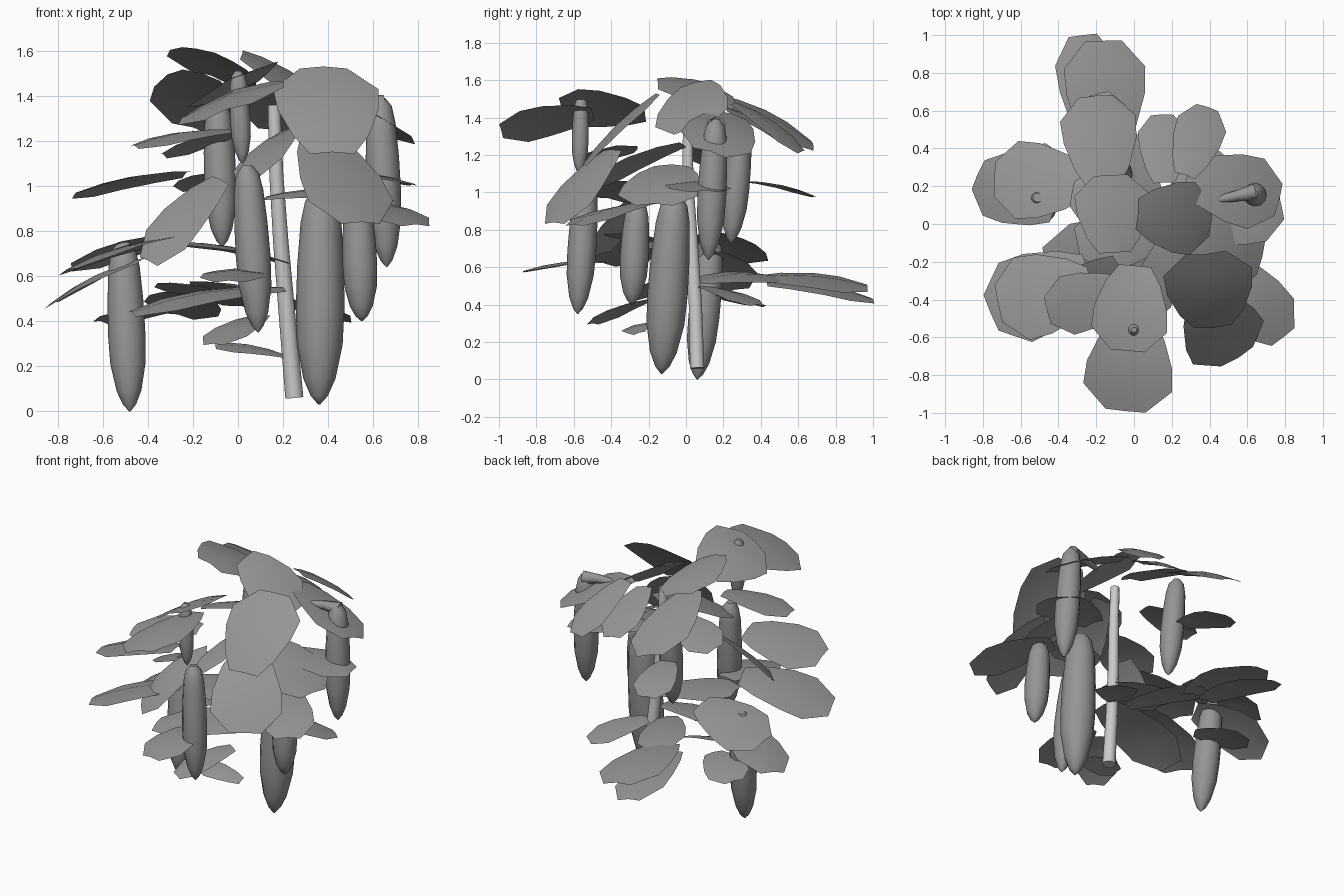
import bpy
import bmesh
import math
from mathutils import Vector

cube = bpy.data.objects.get("Cube")
if cube:
    bpy.data.objects.remove(cube, do_unlink=True)


def make_material(name, grey):
    material = bpy.data.materials.new(name)
    material.use_nodes = True
    colour = (grey, grey, grey, 1)
    material.diffuse_color = colour
    material.node_tree.nodes["Principled BSDF"].inputs["Base Color"].default_value = colour
    return material


LEAF_GREY = make_material("leaf grey", .3)
FRUIT_GREY = make_material("fruit grey", .3)
STEM_GREY = make_material("stem light grey", .6)


def finish(name, bm, material):
    """Turn the bmesh into a smooth shaded object with one colour."""
    mesh = bpy.data.meshes.new(name)
    bm.to_mesh(mesh)
    bm.free()
    mesh.materials.append(material)
    obj = bpy.data.objects.new(name, mesh)
    bpy.context.scene.collection.objects.link(obj)
    bpy.ops.object.select_all(action="DESELECT")
    obj.select_set(True)
    bpy.context.view_layer.objects.active = obj
    bpy.ops.object.shade_smooth_by_angle(angle=math.radians(50))
    return obj


def tube(name, stations, material, sides):
    """Skin a row of rings, each given as a centre and a radius."""
    bm = bmesh.new()
    rings = []
    for index, (centre, radius) in enumerate(stations):
        before = stations[max(index - 1, 0)][0]
        after = stations[min(index + 1, len(stations) - 1)][0]
        axis = (after - before).normalized()
        across = axis.cross(Vector((0, 1, .1))).normalized()
        other = axis.cross(across)
        ring = []
        for step in range(sides):
            angle = math.tau * step / sides
            offset = across * math.cos(angle) + other * math.sin(angle)
            ring.append(bm.verts.new(centre + offset * radius))
        rings.append(ring)
    for lower, upper in zip(rings, rings[1:]):
        for step in range(sides):
            following = (step + 1) % sides
            bm.faces.new((lower[step], lower[following], upper[following], upper[step]))
    bm.faces.new(rings[0][::-1])
    bm.faces.new(rings[-1])
    bmesh.ops.recalc_face_normals(bm, faces=bm.faces[:])
    finish(name, bm, material)


# Fruit outline as (distance from the bottom, share of the full radius)
FRUIT_PROFILE = ((0, .04), (.04, .35), (.12, .66), (.28, .94), (.45, 1),
                 (.65, .96), (.85, .84), (.95, .66), (1, .3))


def fruit(name, bottom, top, radius):
    bottom, top = Vector(bottom), Vector(top)
    stations = [(bottom.lerp(top, t), radius * share) for t, share in FRUIT_PROFILE]
    tube(name, stations, FRUIT_GREY, sides=12)


# Blunt leaf outline as (distance from the base, share of the half width)
LEAF_PROFILE = ((0, .42), (.2, .72), (.5, .96), (.75, 1), (1, .45))


def leaf(name, base, tip, width, roll):
    """Thin blade with a raised midrib; roll lowers one long edge."""
    base, tip = Vector(base), Vector(tip)
    along = tip - base
    side = along.cross(Vector((0, 0, 1))).normalized()
    side = (side - Vector((0, 0, roll))).normalized()
    up = side.cross(along).normalized()
    bm = bmesh.new()
    rows = []
    for t, share in LEAF_PROFILE:
        arch = up * along.length * .2 * t * (1 - t)
        centre = base.lerp(tip, t) + arch
        reach = side * width * share / 2
        droop = up * width * share * .06
        rows.append([bm.verts.new(point) for point in
                     (centre - reach - droop, centre, centre + reach - droop)])
    for row, following in zip(rows, rows[1:]):
        for a in range(2):
            bm.faces.new((row[a], row[a + 1], following[a + 1], following[a]))
    bmesh.ops.recalc_face_normals(bm, faces=bm.faces[:])
    if sum((face.normal.z for face in bm.faces)) < 0:
        bmesh.ops.reverse_faces(bm, faces=bm.faces[:])
    finish(name, bm, LEAF_GREY)


# Leaning main stem
stem_path = ((.25, .06, .06), (.22, .05, .4), (.19, .03, .75),
             (.17, .01, 1.05), (.16, .01, 1.36))
tube("main_stem", [(Vector(point), .04 - .003 * i) for i, point in enumerate(stem_path)],
     STEM_GREY, sides=10)

# Stalk that holds the outer fruit
tube("fruit_stalk", [(Vector((.4, .12, 1.36)), .015), (Vector((.55, .15, 1.37)), .03),
                     (Vector((.64, .17, 1.36)), .045)], FRUIT_GREY, sides=8)

# Hanging fruits: bottom, top, radius
FRUITS = (
    ((-.48, .06, 0), (-.51, .14, .75), .083),
    ((.02, -.57, 1.1), (0, -.56, 1.51), .045),
    ((.09, -.58, .35), (.04, -.53, 1.09), .077),
    ((.36, -.13, .03), (.37, -.06, .98), .108),
    ((.55, -.29, .4), (.53, -.26, .95), .077),
    ((.66, .12, .64), (.63, .16, 1.39), .077),
    ((-.07, .24, .73), (-.09, .3, 1.38), .072),
)
for number, spec in enumerate(FRUITS, 1):
    fruit(f"fruit_{number}", *spec)

# Crown leaves: base, tip, width, roll
TOP_LEAVES = (
    ((.42, -.55, 1.15), (.38, -.16, 1.53), .47, 0),
    ((.02, .05, 1.59), (.41, .02, 1.34), .4, .25),
    ((-.1, -.15, 1.59), (-.12, .26, 1.49), .42, .35),
    ((-.16, .2, 1.5), (-.2, .68, 1.26), .42, .3),
    ((.0, -.5, 1.43), (-.05, -.99, 1.34), .5, .35),
    ((.0, -.22, 1.43), (-.04, -.67, 1.47), .45, .5),
    ((.28, .25, 1.42), (.77, .13, 1.22), .4, -.3),
    ((.27, .26, 1.48), (.39, .62, 1.22), .27, .1),
    ((.16, .22, 1.45), (.15, .58, 1.25), .27, .2),
)
# Leaves around the middle of the stem
MIDDLE_LEAVES = (
    ((.36, -.4, 1.23), (.55, -.71, .84), .44, 0),
    ((-.04, -.35, 1.25), (-.46, -.46, 1.18), .32, -.1),
    ((0, .1, 1.24), (-.33, .16, 1.14), .3, .15),
    ((-.23, -.32, 1.06), (-.72, -.42, .97), .45, .15),
    ((-.1, .33, 1.06), (-.19, .69, .98), .25, 0),
    ((.48, -.2, .95), (.79, -.6, .83), .34, 0),
    ((.32, 0, 1.06), (.78, .1, 1.01), .34, 0),
    ((.3, -.08, 1.15), (.68, -.17, .94), .45, 0),
    ((.12, -.2, .95), (.45, -.25, .97), .2, .2),
    ((.24, -.02, 1.26), (.04, -.52, 1.03), .24, .25),
    ((-.08, -.22, 1.03), (-.4, -.46, .67), .3, -.3),
)
# Leaves near the foot of the plant
LOW_LEAVES = (
    ((-.24, -.25, .78), (-.76, -.47, .63), .46, .15),
    ((-.27, .22, .78), (-.74, .24, .65), .42, .2),
    ((-.42, .08, .68), (-.83, .26, .48), .38, -.2),
    ((0, -.43, .63), (-.04, -.87, .58), .28, 0),
    ((.22, 0, .66), (-.3, -.1, .75), .35, 0),
    ((-.14, .4, .55), (-.16, .97, .5), .44, .2),
    ((-.2, .43, .52), (-.27, 1, .43), .34, .2),
    ((.1, .06, .53), (-.15, .5, .55), .3, .2),
    ((.2, -.05, .55), (-.47, -.2, .44), .34, -.15),
    ((.22, .1, .5), (.46, .38, .4), .26, 0),
    ((-.33, .18, .45), (-.61, .36, .4), .27, .1),
    ((.1, -.2, .43), (-.11, -.5, .3), .24, 0),
    ((.2, -.25, .25), (-.1, -.28, .29), .15, -.3),
)
for tier, leaves in (("top", TOP_LEAVES), ("middle", MIDDLE_LEAVES), ("low", LOW_LEAVES)):
    for number, spec in enumerate(leaves, 1):
        leaf(f"{tier}_leaf_{number}", *spec)
